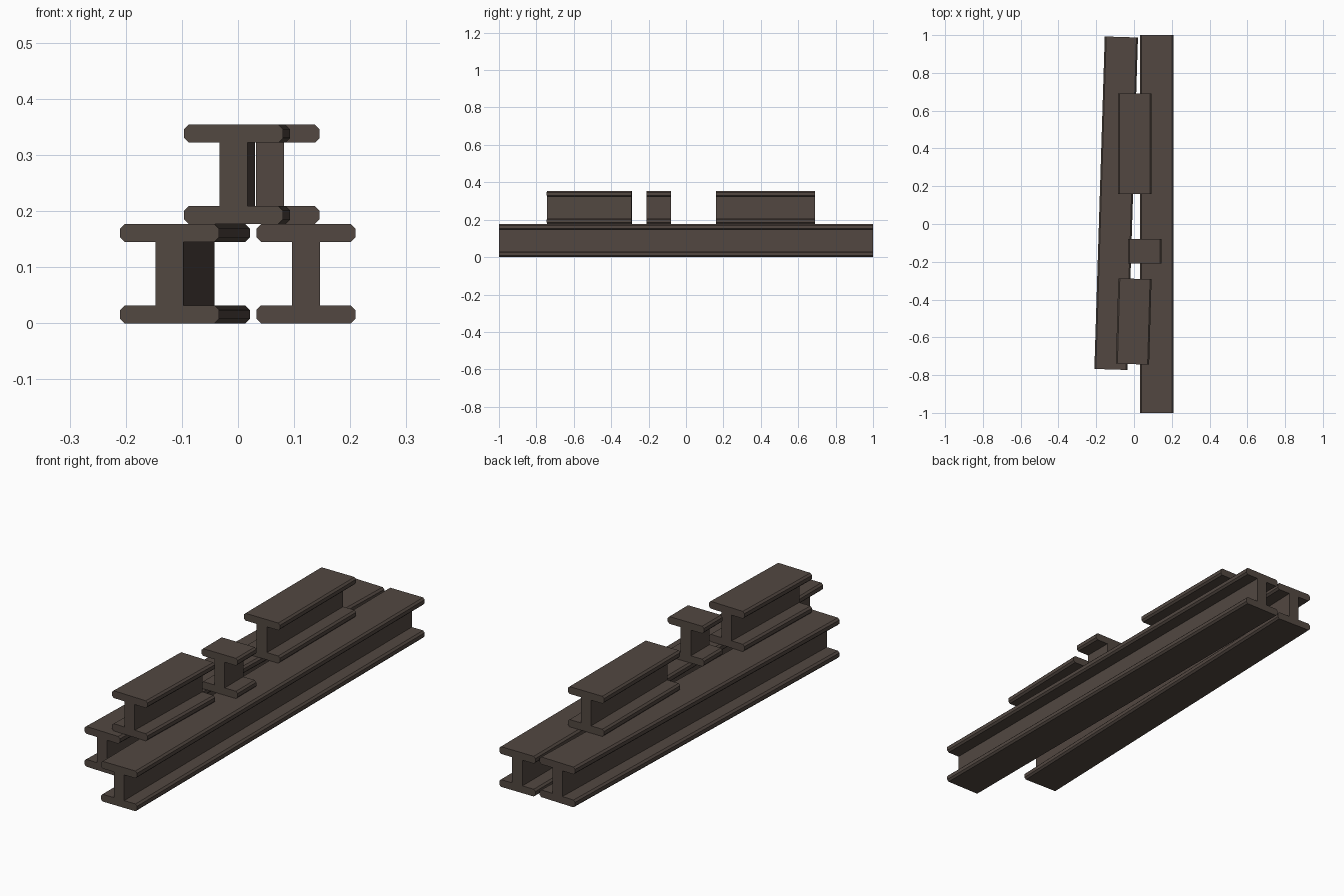
import bpy, bmesh, math

if "Cube" in bpy.data.objects:
    bpy.data.objects.remove(bpy.data.objects["Cube"])

# Rolled steel section dimensions
W, H, FLANGE, WEB, CH = 0.176, 0.177, 0.032, 0.050, 0.008

steel = bpy.data.materials.new("dark brown steel")
steel.diffuse_color = (0.085, 0.064, 0.053, 1)
steel.use_nodes = True
steel.node_tree.nodes["Principled BSDF"].inputs["Base Color"].default_value = steel.diffuse_color


def i_profile():
    """Closed I-shaped outline with chamfered flange tips."""
    hw, t = W / 2, WEB / 2
    right = [(hw - CH, 0), (hw, CH), (hw, FLANGE - CH), (hw - CH, FLANGE), (t, FLANGE)]
    right += [(x, H - z) for x, z in reversed(right)]
    return right + [(-x, z) for x, z in reversed(right)]


def beam(name, front, back, z):
    """I-beam whose centre line runs from front (x, y) to back (x, y)."""
    dx, dy = back[0] - front[0], back[1] - front[1]
    length = math.hypot(dx, dy)
    bm = bmesh.new()
    a, b = ([bm.verts.new((x, y, pz)) for x, pz in i_profile()]
            for y in (-length / 2, length / 2))
    n = len(a)
    bm.faces.new(a)
    bm.faces.new(b[::-1])
    for i in range(n):
        j = (i + 1) % n
        bm.faces.new((a[i], b[i], b[j], a[j]))
    bmesh.ops.recalc_face_normals(bm, faces=bm.faces)
    mesh = bpy.data.meshes.new(name)
    bm.to_mesh(mesh)
    bm.free()
    mesh.materials.append(steel)
    obj = bpy.data.objects.new(name, mesh)
    obj.location = ((front[0] + back[0]) / 2, (front[1] + back[1]) / 2, z)
    obj.rotation_euler.z = -math.atan2(dx, dy)
    bpy.context.collection.objects.link(obj)


# Two long beams on the ground, the left one slightly askew
beam("lower_right_beam", (0.121, -1.0), (0.121, 1.0), 0)
beam("lower_left_beam", (-0.122, -0.77), (-0.067, 0.99), 0)

# Three cut lengths stacked on top
beam("upper_front_beam", (-0.008, -0.742), (0.005, -0.29), H)
beam("upper_middle_offcut", (0.057, -0.21), (0.057, -0.08), H)
beam("upper_back_beam", (0.004, 0.16), (0.004, 0.69), H)
